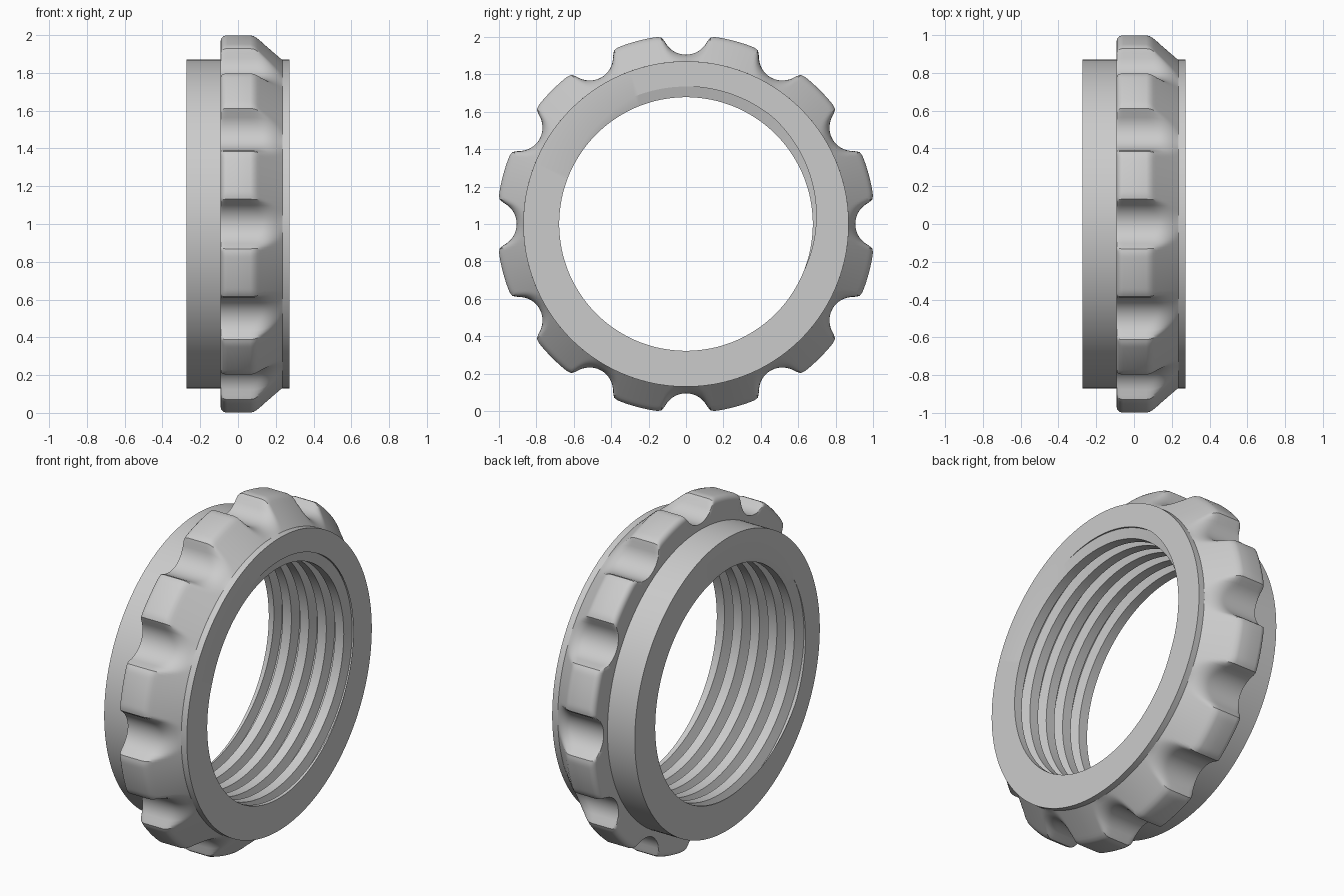
import bpy
import bmesh
import math

cube = bpy.data.objects.get("Cube")
if cube:
    bpy.data.objects.remove(cube)

TAU = 2 * math.pi
HALF = 0.272         # half the length of the sleeve
OUTER = 0.87         # sleeve radius
CREST, ROOT = 0.678, 0.735
PITCH = 0.115
LOBE = 1.012         # grip radius on the lobes

grey = bpy.data.materials.new("plain_grey")
grey.use_nodes = True
grey.diffuse_color = (0.6, 0.6, 0.6, 1)
grey.node_tree.nodes["Principled BSDF"].inputs["Base Color"].default_value = (0.6, 0.6, 0.6, 1)


def sweep(name, section, steps):
    """Join the closed (x, radius) sections given for every angle round the x axis."""
    bm = bmesh.new()
    rows = []
    for i in range(steps + 1):
        a = TAU * i / steps
        rows.append([bm.verts.new((x, r * math.cos(a), 1 + r * math.sin(a)))
                     for x, r in section(a)])
    for p, q in zip(rows, rows[1:]):
        for j in range(len(p)):
            k = (j + 1) % len(p)
            bm.faces.new((p[j], p[k], q[k], q[j]))
    bmesh.ops.remove_doubles(bm, verts=bm.verts, dist=0.00005)
    bmesh.ops.recalc_face_normals(bm, faces=bm.faces)
    mesh = bpy.data.meshes.new(name)
    bm.to_mesh(mesh)
    bm.free()
    obj = bpy.data.objects.new(name, mesh)
    bpy.context.collection.objects.link(obj)
    mesh.materials.append(grey)
    bpy.ops.object.select_all(action='DESELECT')
    obj.select_set(True)
    bpy.context.view_layer.objects.active = obj
    bpy.ops.object.shade_smooth_by_angle(angle=math.radians(32))
    return obj


# Sleeve with an internal right-hand thread
THREAD = [(0, CREST), (0.2, ROOT), (0.37, ROOT), (0.5, CREST), (1, CREST)]


def thread_radius(u):
    u %= 1
    for (u0, r0), (u1, r1) in zip(THREAD, THREAD[1:]):
        if u <= u1:
            return r0 + (r1 - r0) * (u - u0) / (u1 - u0)


def sleeve_section(a):
    start = a / TAU + 0.06
    points = [(-HALF, OUTER), (HALF, OUTER), (HALF, thread_radius(start))]
    for turn in range(8):
        for u, r in THREAD[:-1]:
            x = HALF - PITCH * (turn + u - start)
            if abs(x) >= HALF:
                x = math.copysign(HALF, x)
                r = thread_radius(start + (HALF - x) / PITCH)
            points.append((x, r))
    points.append((-HALF, thread_radius(start + 2 * HALF / PITCH)))
    return points


sweep("threaded_sleeve", sleeve_section, 180)

# Grip band with rounded lobes, a chamfered front and twelve scallops
NOTCH_CENTRE, NOTCH_RADIUS = 1.03, 0.125
NOTCH_LIMIT = math.asin(NOTCH_RADIUS / NOTCH_CENTRE)
EDGE = 0.035
profile = [(-0.092, 0.8), (-0.092, 0.9)]
for i in range(6):       # rounded back edge
    t = math.pi / 2 * i / 5
    profile.append((-0.092 + EDGE * (1 - math.cos(t)), LOBE - EDGE * (1 - math.sin(t))))
profile += [(0.0, LOBE), (0.065, LOBE), (0.085, 1.006), (0.102, 0.993)]
for i in range(1, 11):   # sloping front
    t = i / 10
    profile.append((0.102 + 0.133 * t, 0.993 - 0.123 * t))
profile.append((0.235, 0.8))


def notch_radius(a):
    step = TAU / 12
    phi = abs((a + step / 2) % step - step / 2)
    inside = min(phi, NOTCH_LIMIT)
    s = NOTCH_CENTRE * math.sin(inside)
    r = NOTCH_CENTRE * math.cos(inside) - math.sqrt(max(0, NOTCH_RADIUS ** 2 - s * s))
    return r + max(0, phi - NOTCH_LIMIT)


def soft_min(a, b, k=0.06):
    h = max(k - abs(a - b), 0) / k
    return min(a, b) - h * h * k / 4


def grip_section(a):
    n = notch_radius(a)
    return [(x, soft_min(r, n) if r > 0.871 else r) for x, r in profile]


sweep("scalloped_grip", grip_section, 480)
